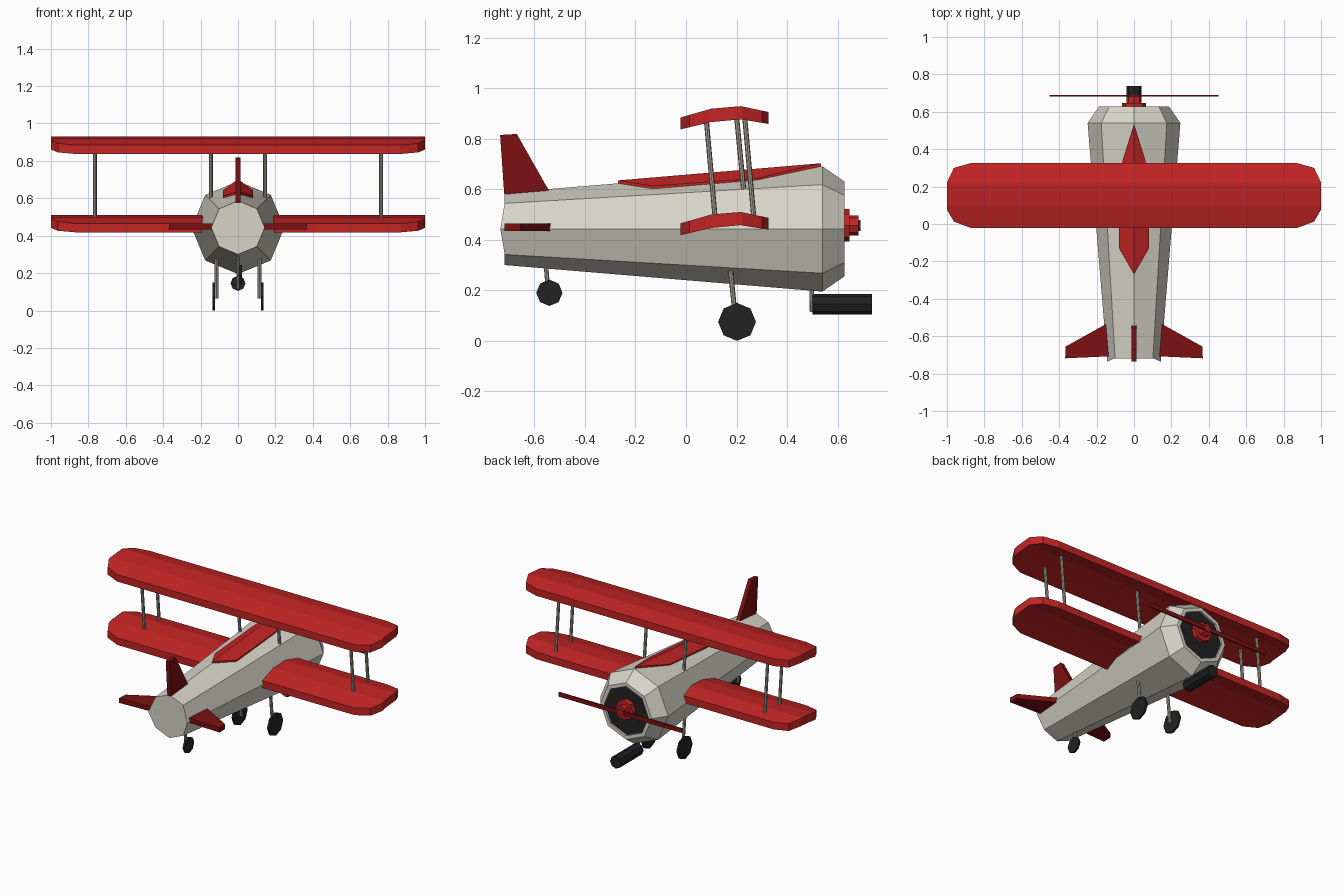
import bpy, bmesh, math
from mathutils import Vector

if "Cube" in bpy.data.objects:
    bpy.data.objects.remove(bpy.data.objects["Cube"])


def material(name, rgb):
    m = bpy.data.materials.new(name)
    m.diffuse_color = (*rgb, 1)
    m.use_nodes = True
    m.node_tree.nodes["Principled BSDF"].inputs["Base Color"].default_value = m.diffuse_color
    return m


CREAM = material("cream grey", (0.68, 0.66, 0.575))
RED = material("bright red", (0.55, 0.018, 0.018))
DARK_RED = material("dark red", (0.20, 0.005, 0.006))
BLACK = material("black", (0.016, 0.016, 0.016))
METAL = material("strut grey", (0.38, 0.365, 0.31))


def finish(name, bm, *mats):
    bmesh.ops.recalc_face_normals(bm, faces=bm.faces)
    me = bpy.data.meshes.new(name)
    bm.to_mesh(me)
    bm.free()
    for m in mats:
        me.materials.append(m)
    ob = bpy.data.objects.new(name, me)
    bpy.context.collection.objects.link(ob)
    return ob


def loft(name, rings, *mats, last_cap=0):
    """Skin closed rings of equal length and cap both ends."""
    bm = bmesh.new()
    vs = [[bm.verts.new(p) for p in r] for r in rings]
    n = len(rings[0])
    for a, b in zip(vs, vs[1:]):
        for i in range(n):
            j = (i + 1) % n
            bm.faces.new((a[i], a[j], b[j], b[i]))
    bm.faces.new(vs[0])
    bm.faces.new(vs[-1]).material_index = last_cap
    return finish(name, bm, *mats)


def rod(name, a, b, r, mat, sides=8):
    """Straight cylinder between two points."""
    a, b = Vector(a), Vector(b)
    bm = bmesh.new()
    bmesh.ops.create_cone(bm, cap_ends=True, segments=sides, radius1=r,
                          radius2=r, depth=(b - a).length)
    rot = (b - a).to_track_quat('Z', 'Y')
    for v in bm.verts:
        v.co = rot @ v.co + (a + b) / 2
    return finish(name, bm, mat)


# Fuselage: eight-sided taper with a recessed black engine face
CZ = 0.443


def octagon(y, r, side_y=None):
    ring = []
    for i in range(8):
        a = i * math.pi / 4
        yy = side_y if side_y is not None and i % 4 == 0 else y
        ring.append((r * math.cos(a), yy, CZ + r * math.sin(a)))
    return ring


loft("fuselage",
     [octagon(-0.718, 0.143, -0.735), octagon(0.54, 0.248), octagon(0.627, 0.188),
      octagon(0.627, 0.163), octagon(0.615, 0.163)],
     CREAM, BLACK, last_cap=1)

# Wings: cambered section, clipped tips
CHORD = [-0.022, 0.10, 0.217, 0.326]
TOP = [0.465, 0.50, 0.51, 0.487]
BOTTOM = [0.418, 0.447, 0.458, 0.44]
TIPS = [(0.87, -0.022, 0.326), (0.963, 0.013, 0.30), (1.0, 0.077, 0.222)]


def height(curve, y):
    for i in range(3):
        if y <= CHORD[i + 1] or i == 2:
            t = (y - CHORD[i]) / (CHORD[i + 1] - CHORD[i])
            return curve[i] + t * (curve[i + 1] - curve[i])


def wing(name, dz):
    stations = [(-x, a, b) for x, a, b in reversed(TIPS)] + TIPS
    rings = []
    for x, lo, hi in stations:
        ys = [min(max(y, lo), hi) for y in CHORD]
        rings.append([(x, y, height(TOP, y) + dz) for y in ys] +
                     [(x, y, height(BOTTOM, y) + dz) for y in reversed(ys)])
    loft(name, rings, RED)


wing("lower_wing", 0.0)
wing("upper_wing", 0.419)

# Ridge cover along the top of the fuselage, folded about its centre line
bm = bmesh.new()
outline = [(0, 0.535, 0.703), (0.08, 0.28, 0.643), (0.08, -0.13, 0.613), (0, -0.27, 0.635)]
for s in (1, -1):
    up = [bm.verts.new((s * x, y, z)) for x, y, z in outline]
    dn = [bm.verts.new((s * x, y, z - 0.013)) for x, y, z in outline]
    bm.faces.new(up)
    bm.faces.new(dn)
    for i in range(3):
        bm.faces.new((up[i], up[i + 1], dn[i + 1], dn[i]))
bmesh.ops.remove_doubles(bm, verts=bm.verts, dist=0.0005)
finish("ridge_cover", bm, RED)

# Tail fin and tailplanes
fin = [(-0.736, 0.815), (-0.67, 0.819), (-0.543, 0.595), (-0.543, 0.56),
       (-0.71, 0.54), (-0.72, 0.585)]
loft("tail_fin", [[(x, y, z) for y, z in fin] for x in (-0.0135, 0.0135)], DARK_RED)
plane = [(0.08, -0.50), (0.155, -0.538), (0.365, -0.655), (0.368, -0.718), (0.08, -0.705)]
for s, side in ((1, "right"), (-1, "left")):
    loft(f"tailplane_{side}", [[(s * x, y, z) for x, y in plane] for z in (0.434, 0.465)],
         DARK_RED)

# Struts and main wheels, mirrored
for s, side in ((1, "right"), (-1, "left")):
    rod(f"rear_wing_strut_{side}", (s * 0.765, 0.08, 0.88), (s * 0.765, 0.116, 0.48), 0.01, METAL)
    rod(f"front_wing_strut_{side}", (s * 0.765, 0.232, 0.89), (s * 0.765, 0.27, 0.47), 0.01, METAL)
    rod(f"centre_strut_{side}", (s * 0.145, 0.20, 0.89), (s * 0.145, 0.23, 0.58), 0.01, METAL)
    rod(f"wheel_strut_{side}", (s * 0.115, 0.174, 0.30), (s * 0.115, 0.198, 0.065), 0.01, METAL)
    rod(f"main_wheel_{side}", (s * 0.123, 0.202, 0.075), (s * 0.137, 0.202, 0.075), 0.075, BLACK)

# Tail wheel
rod("tail_wheel_strut", (0, -0.557, 0.33), (0, -0.545, 0.185), 0.009, METAL)
rod("tail_wheel", (0.009, -0.541, 0.19), (0.022, -0.541, 0.19), 0.052, BLACK)

# Propeller and hub
HZ = 0.457
rod("hub_plate", (0, 0.612, HZ), (0, 0.648, HZ), 0.064, RED)
rod("hub", (0, 0.64, HZ), (0, 0.682, HZ), 0.04, RED)
rod("hub_cap", (0, 0.675, HZ), (0, 0.69, HZ), 0.022, RED)
loft("propeller", [[(x, y, HZ + z) for y, z in
                    ((0.681, -0.014), (0.69, -0.014), (0.69, 0.014), (0.681, 0.014))]
                   for x in (-0.452, 0.452)], DARK_RED)

# Black barrel under the nose with its hanger
rod("barrel", (0, 0.50, 0.145), (0, 0.737, 0.145), 0.04, BLACK)
rod("barrel_hanger", (0, 0.497, 0.24), (0, 0.499, 0.115), 0.009, METAL)
